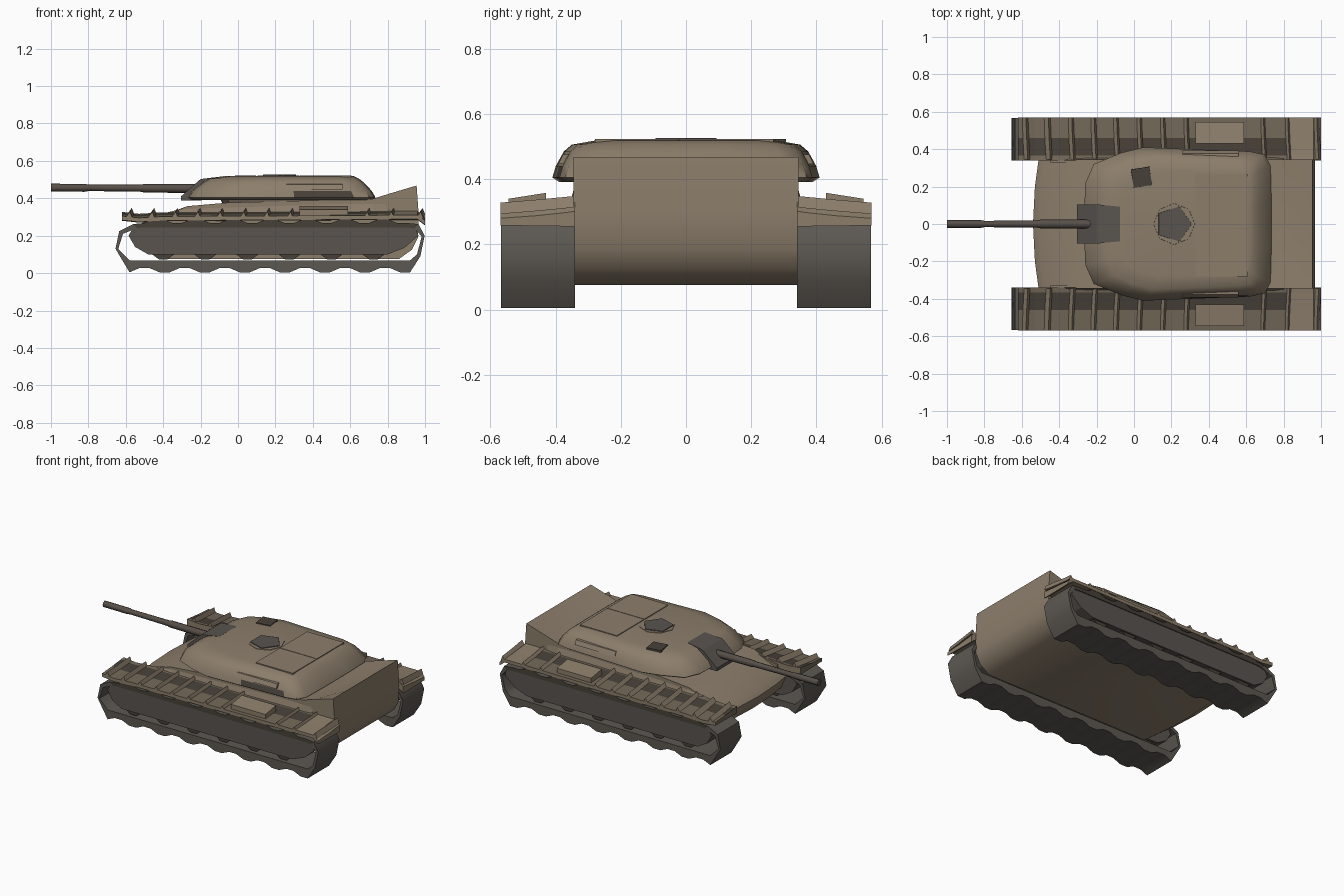
import bpy, bmesh, math

if "Cube" in bpy.data.objects:
    bpy.data.objects.remove(bpy.data.objects["Cube"])


def material(name, rgb):
    m = bpy.data.materials.new(name)
    m.diffuse_color = (*rgb, 1)
    m.use_nodes = True
    m.node_tree.nodes["Principled BSDF"].inputs["Base Color"].default_value = m.diffuse_color
    return m


TAN = material("tan armour", (0.262, 0.208, 0.147))
BROWN = material("dull brown", (0.168, 0.136, 0.098))
SHADE = material("dark brown", (0.062, 0.051, 0.039))
GUN = material("gun brown", (0.095, 0.078, 0.065))
GREY = material("dark grey", (0.100, 0.088, 0.078))
TRACK = material("track grey", (0.108, 0.097, 0.084))


def make(name, verts, faces, mat, smooth=None):
    me = bpy.data.meshes.new(name)
    me.from_pydata([tuple(v) for v in verts], [], faces)
    bm = bmesh.new()
    bm.from_mesh(me)
    bmesh.ops.recalc_face_normals(bm, faces=bm.faces)
    bm.to_mesh(me)
    bm.free()
    ob = bpy.data.objects.new(name, me)
    bpy.context.collection.objects.link(ob)
    me.materials.append(mat)
    if smooth:
        bpy.ops.object.select_all(action='DESELECT')
        ob.select_set(True)
        bpy.context.view_layer.objects.active = ob
        bpy.ops.object.shade_smooth_by_angle(angle=math.radians(smooth))
    return ob


def loft(name, rings, mat, smooth=None, closed=False):
    """Skin equal-length rings; cap the ends unless they close on themselves."""
    n, k = len(rings[0]), len(rings)
    faces = []
    for r in range(k if closed else k - 1):
        a, b = r * n, (r + 1) % k * n
        faces += [(a + i, a + (i + 1) % n, b + (i + 1) % n, b + i) for i in range(n)]
    if not closed:
        faces += [tuple(range(n)), tuple(range((k - 1) * n, k * n))]
    return make(name, [v for r in rings for v in r], faces, mat, smooth)


def side_prism(name, profile, y0, y1, mat, smooth=None):
    return loft(name, [[(x, y, z) for x, z in profile] for y in (y0, y1)], mat, smooth)


def box(name, x0, x1, y0, y1, z0, z1, mat):
    return side_prism(name, [(x0, z0), (x1, z0), (x1, z1), (x0, z1)], y0, y1, mat)


# Hull: side profile lofted across, nose swept back and rear rim raised at the sides
hull_profile = [(-0.40, 0.075), (-0.50, 0.15), (-0.54, 0.24), (-0.51, 0.27), (-0.27, 0.358),
                (-0.05, 0.377), (0.72, 0.397), (0.81, 0.40), (0.955, 0.468), (0.967, 0.30),
                (0.962, 0.19), (0.93, 0.125), (0.86, 0.075)]
rings = []
for y in (-0.345, -0.2, 0, 0.2, 0.345):
    edge = (abs(y) / 0.345) ** 2
    rings.append([(x + (0.03 * edge if x < -0.3 else 0), y, z + (0.025 * edge if x == 0.81 else 0))
                  for x, z in hull_profile])
loft("hull", rings, TAN, 45)

# Turret: rounded outline stacked in levels
half = [(-0.265, 0.10), (-0.26, 0.22), (-0.215, 0.32), (-0.07, 0.38), (0.05, 0.41),
        (0.30, 0.40), (0.62, 0.388), (0.70, 0.37), (0.73, 0.31), (0.735, 0.12)]
outline = half + [(x, -y) for x, y in reversed(half)]


def level(z, sx, sy, shift=0):
    return [(0.23 + shift + (x - 0.23) * sx, y * sy, z) for x, y in outline]


shell = loft("turret_shell", [level(0.392, 0.97, 0.95), level(0.405, 1, 1), level(0.44, 0.96, 0.975),
                              level(0.485, 0.86, 0.915, 0.008), level(0.506, 0.795, 0.855, 0.013),
                              level(0.518, 0.69, 0.69, 0.04)], TAN, 42)
# Dark recess low on the right flank
shell.data.materials.append(SHADE)
for f in shell.data.polygons:
    if f.center.y < -0.3 and 0.405 < f.center.z < 0.44 and 0.3 < f.center.x < 0.55:
        f.material_index = 1
loft("turret_ring", [level(0.36, 0.74, 0.82, 0.06), level(0.40, 0.78, 0.84, 0.06)], BROWN)

# Roof engine covers, split by a narrow seam
box("roof_cover_right", 0.33, 0.607, -0.28, -0.026, 0.495, 0.523, TAN)
box("roof_cover_left", 0.33, 0.607, -0.022, 0.268, 0.495, 0.523, TAN)


def disc(name, cx, cy, z0, z1, r0, r1, n, mat, turn=0.0):
    loft(name, [[(cx + r * math.cos(turn + math.tau * i / n), cy + r * math.sin(turn + math.tau * i / n), z)
                 for i in range(n)] for r, z in ((r0, z0), (r1, z1))], mat)


# Hatches
disc("hatch_collar", 0.215, 0, 0.50, 0.521, 0.115, 0.11, 8, TAN)
disc("hatch_lid", 0.212, 0, 0.51, 0.526, 0.10, 0.098, 5, GREY, 0.0)
disc("periscope", 0.04, 0.25, 0.48, 0.523, 0.072, 0.070, 4, SHADE, math.radians(54))

# Mantlet: wedge with its lip low and forward
loft("mantlet", [[(x, y, z) for y, z in ((-w, lo), (w, lo), (w, hi), (-w, hi))]
                 for x, w, lo, hi in ((-0.305, 0.105, 0.389, 0.41), (-0.20, 0.105, 0.389, 0.503),
                                      (-0.075, 0.092, 0.40, 0.518))], GREY)

# Gun barrel: slightly raised toward the muzzle
gun = []
for x, r in ((-1.0, 0.021), (-0.82, 0.021), (-0.80, 0.017), (-0.52, 0.019), (-0.50, 0.023), (-0.22, 0.024)):
    z = 0.452 - 0.005 * (x + 0.22) / 0.78
    gun.append([(x, r * math.cos(math.tau * i / 8), z + r * math.sin(math.tau * i / 8)) for i in range(8)])
loft("gun_barrel", gun, GUN, 50)

# Running gear, built once per side
belt_outer = [(-0.655, 0.13), (-0.635, 0.225), (-0.56, 0.262)]
belt_inner = [(-0.640, 0.13), (-0.615, 0.21), (-0.54, 0.24)]
steps = 28
for i in range(steps + 1):          # upper run with wavy links
    x = -0.50 + 1.40 * i / steps
    belt_outer.append((x, 0.288 if i % 4 in (1, 2) else 0.268))
    belt_inner.append((x, 0.245))
belt_outer += [(0.965, 0.262), (0.998, 0.20), (0.975, 0.09)]
belt_inner += [(0.945, 0.24), (0.982, 0.195), (0.957, 0.10)]
for i in range(steps + 1):          # lower run with tread lugs
    x = 0.92 - 1.50 * i / steps
    belt_outer.append((x, 0.004 if i % 4 in (0, 1) else 0.027))
    belt_inner.append((x, 0.068))

panel = [(-0.585, 0.20), (-0.555, 0.252), (0.945, 0.252), (0.965, 0.20), (0.89, 0.135),
         (0.80, 0.10), (-0.48, 0.10), (-0.55, 0.14)]
rib_x = [-0.58, -0.46, -0.335, -0.215, -0.095, 0.03, 0.155, 0.28, 0.69, 0.82, 0.975]

for side, s in (("left", 1), ("right", -1)):
    ya, yb = 0.34 * s, 0.568 * s

    # Track belt: hollow loop, links of the upper run darker
    ring_list = []
    for (xo, zo), (xi, zi) in zip(belt_outer, belt_inner):
        ring_list.append([(xo, ya, zo), (xo, yb, zo), (xi, yb, zi), (xi, ya, zi)])
    belt = loft("track_" + side, ring_list, TRACK, 50, closed=True)
    belt.data.materials.append(SHADE)
    for f in belt.data.polygons:
        if f.center.z > 0.25 and abs(f.normal.y) > 0.5:
            f.material_index = 1

    # Side panel and road wheels
    side_prism("side_panel_" + side, panel, 0.35 * s, 0.562 * s, GREY)
    for i in range(6):
        cx = -0.40 + 0.225 * i
        ring = [(cx + 0.075 * math.cos(math.tau * a / 10), 0.145 + 0.075 * math.sin(math.tau * a / 10))
                for a in range(10)]
        side_prism(f"road_wheel_{side}_{i + 1}", ring, 0.37 * s, 0.55 * s, SHADE)

    # Fender: outer shelf, dark inner channel, tan end flap and outer edge
    rows = [(-0.62, 0.305), (-0.53, 0.295), (-0.40, 0.303), (0.60, 0.308), (0.83, 0.31), (0.96, 0.31), (1.0, 0.28)]
    fender = loft("fender_" + side,
                  [[(x, 0.34 * s, z + 0.022), (x, 0.365 * s, z + 0.018), (x, 0.46 * s, z + 0.008), (x, 0.57 * s, z),
                    (x, 0.57 * s, z - 0.022), (x, 0.34 * s, z - 0.025)] for x, z in rows], BROWN)
    fender.data.materials.append(SHADE)
    fender.data.materials.append(TAN)
    for f in fender.data.polygons:
        if f.center.x > 0.83 or abs(f.normal.y) > 0.7:
            f.material_index = 2
        elif f.normal.z > 0.5 and 0.36 < abs(f.center.y) < 0.46:
            f.material_index = 1

    # Sloped fillet from fender to hull deck
    loft("hull_shoulder_" + side,
         [[(x, 0.33 * s, 0.28), (x, (0.34 + w) * s, 0.29), (x, 0.34 * s, z), (x, 0.33 * s, z)]
          for x, w, z in ((-0.45, 0.015, 0.305), (-0.25, 0.025, 0.358), (0.72, 0.025, 0.388), (0.80, 0.015, 0.388))], TAN)

    # Fender ribs: low pointed ridges, tilted slightly along the fender
    for i, x in enumerate(rib_x):
        loft(f"fender_rib_{side}_{i + 1}",
             [[(x + d - 0.02, y * s, z - 0.035), (x + d + 0.02, y * s, z - 0.035), (x + d + 0.006, y * s, z)]
              for y, z, d in ((0.345, 0.348, 0.006), (0.46, 0.337, 0), (0.57, 0.328, -0.004))], TAN)

    # Stowage: sloped box on the fender, rail on the turret flank
    loft("fender_box_" + side,
         [[(x, 0.43 * s, 0.30), (x, 0.545 * s, 0.30), (x, 0.545 * s, 0.340), (x, 0.43 * s, 0.358)]
          for x in (0.33, 0.587)], TAN)
    loft("turret_rail_" + side,
         [[(x, 0.34 * s, 0.445), (x, 0.392 * s, 0.447), (x, 0.378 * s, 0.475), (x, 0.33 * s, 0.48)]
          for x in (0.26, 0.56)], TAN)
